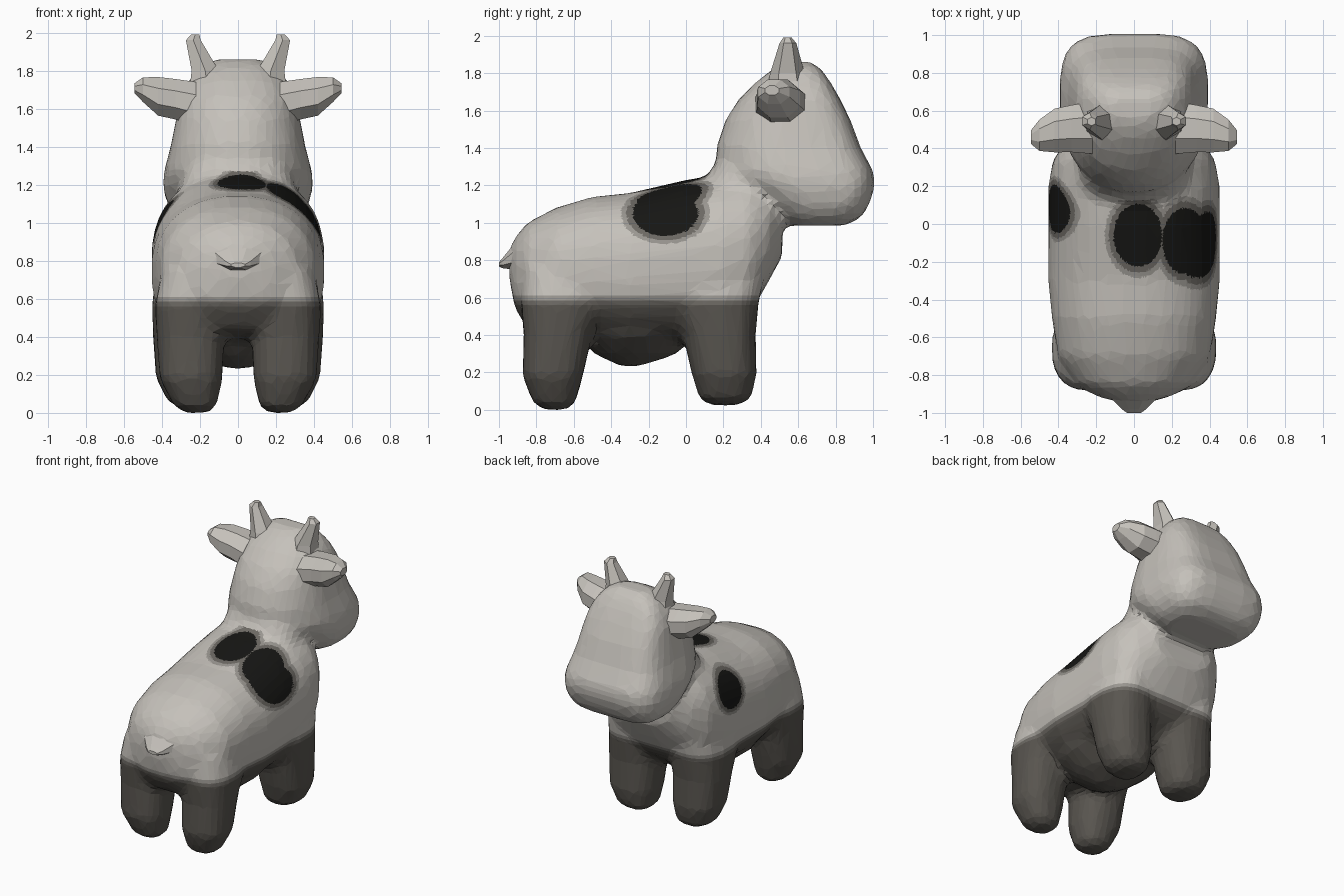
import bpy, bmesh, math

if "Cube" in bpy.data.objects:
    bpy.data.objects.remove(bpy.data.objects["Cube"])

def mat(name, rgb):
    m = bpy.data.materials.new(name)
    m.diffuse_color = (*rgb, 1)
    m.use_nodes = True
    m.node_tree.nodes["Principled BSDF"].inputs["Base Color"].default_value = m.diffuse_color
    return m

CREAM = mat("cream", (.56, .535, .495))
FADE = mat("fade", (.32, .305, .28))
DARK = mat("dark_brown", (.10, .092, .08))
BLACK = mat("black", (.008, .008, .007))
GREY = mat("patch_edge", (.15, .14, .125))

def loft(bm, axis, rings, n=24, p=2.0, q=None):
    """Skin superellipse rings (t, u0, u1, v0, v1); p rounds the +v half, q the -v half."""
    q = q or p
    loops = []
    for t, u0, u1, v0, v1 in rings:
        loop = []
        for i in range(n):
            a = 2 * math.pi * (i + .5) / n
            c, s = math.cos(a), math.sin(a)
            e = 2 / (p if s > 0 else q)
            u = (u0 + u1) / 2 + abs(u1 - u0) / 2 * math.copysign(abs(c) ** e, c)
            v = (v0 + v1) / 2 + (v1 - v0) / 2 * math.copysign(abs(s) ** e, s)
            co = {"X": (t, u, v), "Y": (u, t, v), "Z": (u, v, t)}[axis]
            loop.append(bm.verts.new(co))
        loops.append(loop)
    faces = [bm.faces.new(loops[0]), bm.faces.new(loops[-1])]
    for a, b in zip(loops, loops[1:]):
        for i in range(n):
            j = (i + 1) % n
            faces.append(bm.faces.new((a[i], a[j], b[j], b[i])))
    bmesh.ops.recalc_face_normals(bm, faces=faces)

def to_object(bm, name, mats):
    me = bpy.data.meshes.new(name)
    bm.to_mesh(me)
    bm.free()
    for m in mats:
        me.materials.append(m)
    ob = bpy.data.objects.new(name, me)
    bpy.context.collection.objects.link(ob)
    return ob

body = bmesh.new()

# torso, rump to chest
torso = [(-.945, .07, .70, .86), (-.915, .19, .54, .92), (-.85, .31, .43, 1.0),
         (-.7, .405, .39, 1.08), (-.5, .435, .37, 1.14), (-.3, .455, .34, 1.16),
         (0, .455, .34, 1.23), (.2, .455, .38, 1.26), (.34, .43, .50, 1.26),
         (.44, .36, .68, 1.22), (.515, .24, .82, 1.18)]
loft(body, "Y", [(y, -w, w, a, b) for y, w, a, b in torso], 32, 2.3, 2.6)

# neck
loft(body, "Z", [(.9, -.36, .36, 0, .5), (1.15, -.31, .31, .06, .52),
                 (1.4, -.25, .25, .2, .6)], 24, 2.4)

# head: boxy muzzle towards +y, round at the back
head = [(.985, .25, .53, .85), (1.03, .33, .46, .94), (1.1, .375, .38, .98),
        (1.19, .395, .25, 1.01), (1.27, .39, .165, 1.005), (1.4, .355, .16, .935),
        (1.55, .325, .21, .88), (1.66, .305, .28, .825), (1.75, .26, .37, .775),
        (1.82, .20, .46, .725), (1.86, .12, .54, .67)]
loft(body, "Z", [(z, -w, w, a, b) for z, w, a, b in head], 32, 4, 2.1)

# udder
loft(body, "Z", [(.225, -.06, .06, -.35, -.25), (.29, -.2, .2, -.49, -.05),
                 (.40, -.34, .34, -.6, .05)], 16)

# legs
rear_leg = [(-.01, .16, .28, -.76, -.64), (.03, .11, .34, -.82, -.59),
            (.17, .08, .415, -.875, -.55), (.4, .07, .43, -.87, -.50),
            (.56, .05, .44, -.885, -.43), (.75, .08, .40, -.87, -.40)]
front_leg = [(.015, .16, .30, .13, .28), (.05, .11, .37, .07, .35),
             (.18, .08, .435, .03, .38), (.4, .07, .45, -.02, .375),
             (.56, .05, .455, -.10, .39), (.75, .08, .435, -.12, .43)]
for leg in (rear_leg, front_leg):
    for s in (1, -1):
        loft(body, "Z", [(z, *sorted((s * a, s * b)), c, d) for z, a, b, c, d in leg], 16, 2.4)

# blend all the parts into one low-poly skin
ob = to_object(body, "cow_body", [CREAM, FADE, DARK, BLACK, GREY])
m = ob.modifiers.new("merge", "REMESH")
m.mode, m.voxel_size = "VOXEL", .03
m = ob.modifiers.new("soften", "SMOOTH")
m.factor, m.iterations = .5, 5
m = ob.modifiers.new("facets", "DECIMATE")
m.ratio = .15
deps = bpy.context.evaluated_depsgraph_get()
bm = bmesh.new()
bm.from_mesh(bpy.data.meshes.new_from_object(ob.evaluated_get(deps)))
ob.modifiers.clear()
low = min(v.co.z for v in bm.verts)
for v in bm.verts:
    v.co.z -= low * max(0, 1 - v.co.z)

def patch(c):
    """Distance measure of the coat patches: below 1 is inside."""
    x, y, z = c
    d = [9]
    if 1.0 < z < 1.27 and y < .16:
        d.append(math.hypot((x - .02) / .14, (y + .06) / .18))
        d.append(math.hypot((x - .27) / .13, (y + .09) / .19))
    if x > .28:
        d.append(math.hypot((y + .11) / .19, (z - 1.05) / .13))
    if x < -.28:
        d.append(math.hypot((y - .08) / .14, (z - 1.0) / .13))
    return min(d)

# finer faces around the patches, clean cuts for the dark lower half
for step in range(4):
    near = {e for f in bm.faces if .3 < min(patch(v.co) for v in f.verts) < 1.6
            or .6 < patch(f.calc_center_median()) < 1.4
            for e in f.edges if e.calc_length() > .02}
    bmesh.ops.subdivide_edges(bm, edges=list(near), cuts=1)
    bmesh.ops.triangulate(bm, faces=[f for f in bm.faces if len(f.verts) > 3])
CUTS = (.56, .585, .61)
for h in CUTS:
    bmesh.ops.bisect_plane(bm, geom=bm.verts[:] + bm.edges[:] + bm.faces[:], dist=1e-5,
                           plane_co=(0, 0, h), plane_no=(0, 0, 1))
for f in bm.faces:
    c = f.calc_center_median()
    d = patch(c)
    if d < 1.25:
        f.material_index = 3 if d < .92 else 4 if d < 1.1 else 1
    else:
        f.material_index = (2, 4, 1, 0)[sum(c.z > h for h in CUTS)]
    f.smooth = False
bm.to_mesh(ob.data)
bm.free()

# ears and horns, mirrored
ear = [(.22, .36, .66, 1.50, 1.75), (.33, .37, .64, 1.535, 1.765), (.42, .37, .62, 1.555, 1.775),
       (.50, .38, .56, 1.63, 1.77), (.545, .42, .50, 1.68, 1.735)]
horn = [(1.70, .05, .27, .43, .66), (1.80, .09, .255, .45, .635), (1.96, .19, .28, .50, .59),
        (1.99, .20, .25, .52, .565)]
for s, side in ((1, "right"), (-1, "left")):
    bm = bmesh.new()
    loft(bm, "X", [(s * t, *r) for t, *r in ear], 8)
    to_object(bm, "ear_" + side, [CREAM])
    bm = bmesh.new()
    loft(bm, "Z", [(z, *sorted((s * a, s * b)), c, d) for z, a, b, c, d in horn], 6)
    to_object(bm, "horn_" + side, [CREAM])

# stubby tail
bm = bmesh.new()
loft(bm, "Y", [(-.84, -.24, .24, .68, .97), (-.925, -.13, .13, .745, .885),
               (-.98, -.07, .07, .755, .815), (-1.0, -.04, .04, .765, .79)], 8)
to_object(bm, "tail", [CREAM])
